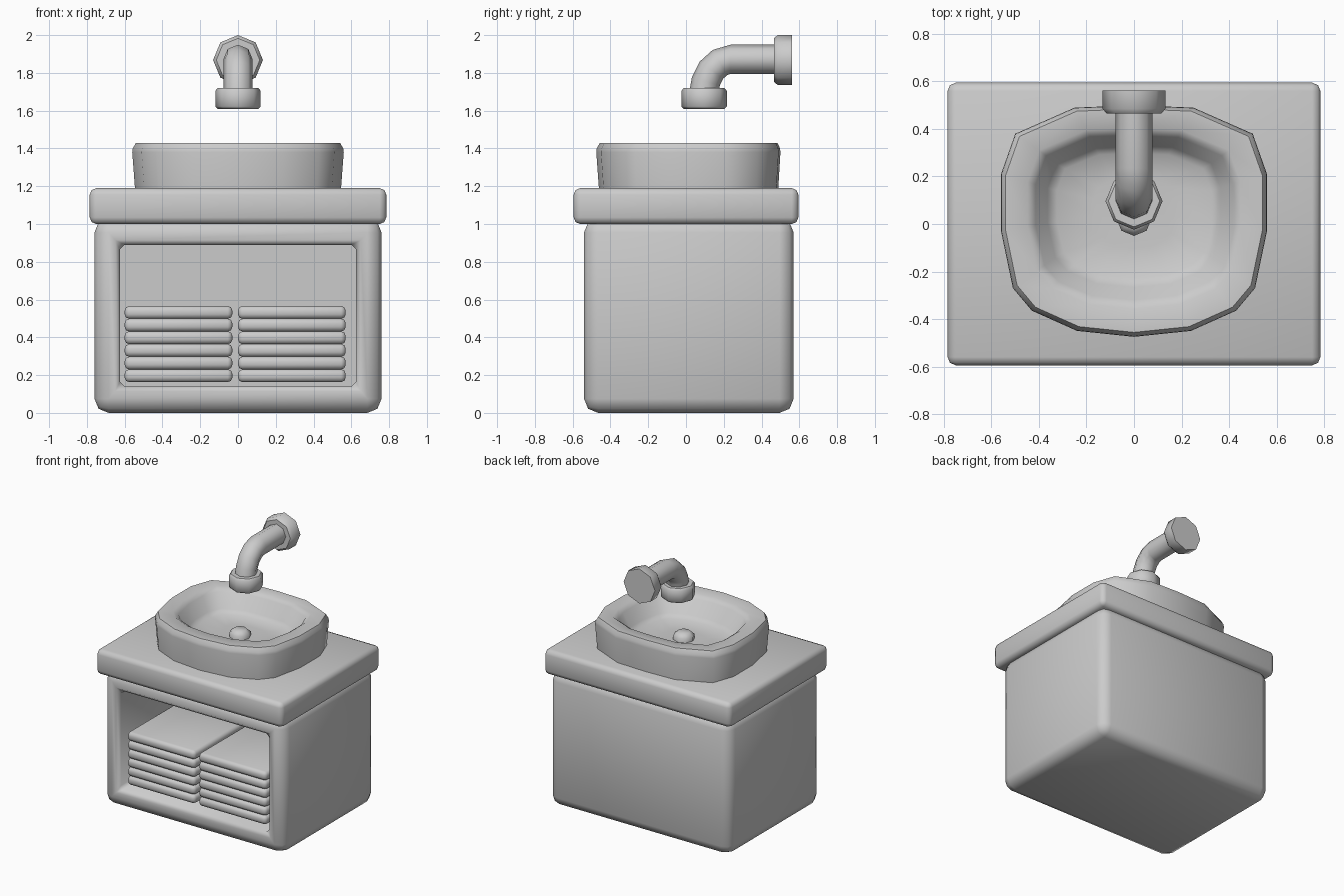
import bpy, bmesh
from math import sin, cos, radians, pi

if "Cube" in bpy.data.objects:
    bpy.data.objects.remove(bpy.data.objects["Cube"])


def finish(bm, name):
    bmesh.ops.recalc_face_normals(bm, faces=bm.faces)
    me = bpy.data.meshes.new(name)
    bm.to_mesh(me)
    bm.free()
    ob = bpy.data.objects.new(name, me)
    bpy.context.collection.objects.link(ob)
    return ob


def cube(lo, hi):
    bm = bmesh.new()
    bmesh.ops.create_cube(bm, size=1)
    for v in bm.verts:
        v.co = [(a + b) / 2 + c * (b - a) for a, b, c in zip(lo, hi, v.co)]
    return bm


def bevel(bm, edges, width, segments):
    bmesh.ops.bevel(bm, geom=edges, offset=width, offset_type='OFFSET',
                    segments=segments, profile=0.5, affect='EDGES')


def rounded_box(name, lo, hi, width, segments=2):
    bm = cube(lo, hi)
    bevel(bm, bm.edges[:], width, segments)
    return finish(bm, name)


def skin(name, rings):
    """Bridge equal-length closed rings and cap both ends."""
    bm = bmesh.new()
    vs = [[bm.verts.new(p) for p in ring] for ring in rings]
    n = len(vs[0])
    for a, b in zip(vs, vs[1:]):
        for i in range(n):
            j = (i + 1) % n
            bm.faces.new((a[i], a[j], b[j], b[i]))
    bm.faces.new(vs[0])
    bm.faces.new(vs[-1])
    return finish(bm, name)


def tube(name, stations, sides=8):
    """Sweep in the x = 0 plane; each station is y, z, heading, radius."""
    rings = []
    for y, z, heading, r in stations:
        t = radians(heading)
        rings.append([(r * cos(a), y - sin(t) * r * sin(a), z + cos(t) * r * sin(a))
                      for a in (2 * pi * i / sides for i in range(sides))])
    return skin(name, rings)


# Cabinet: rounded box with an open front niche
bm = cube((-.76, -.54, 0), (.76, .57, 1.03))
front = min(bm.faces, key=lambda f: f.calc_center_median().y)
outer = bm.edges[:]
bmesh.ops.inset_region(bm, faces=[front], thickness=.1)
for v in front.verts:
    v.co = (.625 if v.co.x > 0 else -.625, -.54, .89 if v.co.z > .5 else .14)
rim = list(front.edges)
back = bmesh.ops.extrude_discrete_faces(bm, faces=[front])['faces'][0]
for v in back.verts:
    v.co.y = .42
bmesh.ops.remove_doubles(bm, verts=bm.verts, dist=1e-5)
inner = [e for e in bm.edges if all(abs(v.co.x) < .63 for v in e.verts)]
inner = [e for e in inner if not all(v.co.y > .4 for v in e.verts)]
bevel(bm, inner, .025, 1)
outer = [e for e in bm.edges if all(abs(v.co.x) > .75 for v in e.verts)]
bevel(bm, outer, .075, 2)
finish(bm, "cabinet")

# Countertop
rounded_box("countertop", (-.785, -.595, 1.0), (.785, .595, 1.19), .035)

# Two stacks of folded towels
for side, x in (("left", -.6), ("right", 0)):
    for i in range(6):
        z = .163 + .067 * i
        rounded_box(f"{side}_towel_layer_{i + 1}", (x, -.48, z), (x + .57, .34, z + .068), .024)

# Basin: half outline mirrored, then scaled ring by ring
half = [(0, -.475), (.24, -.45), (.43, -.365), (.51, -.27), (.56, -.03),
        (.56, .21), (.50, .38), (.25, .49), (0, .50)]
outline = half + [(-x, y) for x, y in half[-2:0:-1]]
cy = .06
profile = [(.97, .97, 1.16), (1, 1, 1.38), (.995, .995, 1.40), (.965, .965, 1.43),
           (.80, .78, 1.43), (.74, .71, 1.405), (.65, .61, 1.30), (.58, .54, 1.275), (.3, .3, 1.265)]
skin("basin", [[(x * sx, cy + (y - cy) * sy, z) for x, y in outline] for sx, sy, z in profile])

# Drain cap
tube("drain", [(.025, 1.25, 90, .075), (.025, 1.295, 90, .075), (.025, 1.32, 90, .045)])

# Faucet: nozzle, bent pipe and rear flange
tube("faucet_nozzle", [(.096, 1.61, 90, .108), (.096, 1.622, 90, .12),
                       (.096, 1.705, 90, .12), (.096, 1.72, 90, .108)])
tube("faucet_pipe", [(.094, 1.69, 84, .077), (.105, 1.755, 74, .077), (.135, 1.815, 55, .077),
                     (.18, 1.855, 30, .077), (.235, 1.872, 0, .077), (.5, 1.872, 0, .077)])
tube("faucet_flange", [(.465, 1.868, 0, .115), (.485, 1.868, 0, .132), (.562, 1.868, 0, .132)])

# Smooth shading with sharp creases
bpy.ops.object.select_all(action='SELECT')
bpy.context.view_layer.objects.active = bpy.data.objects["cabinet"]
bpy.ops.object.shade_smooth_by_angle(angle=radians(50))
